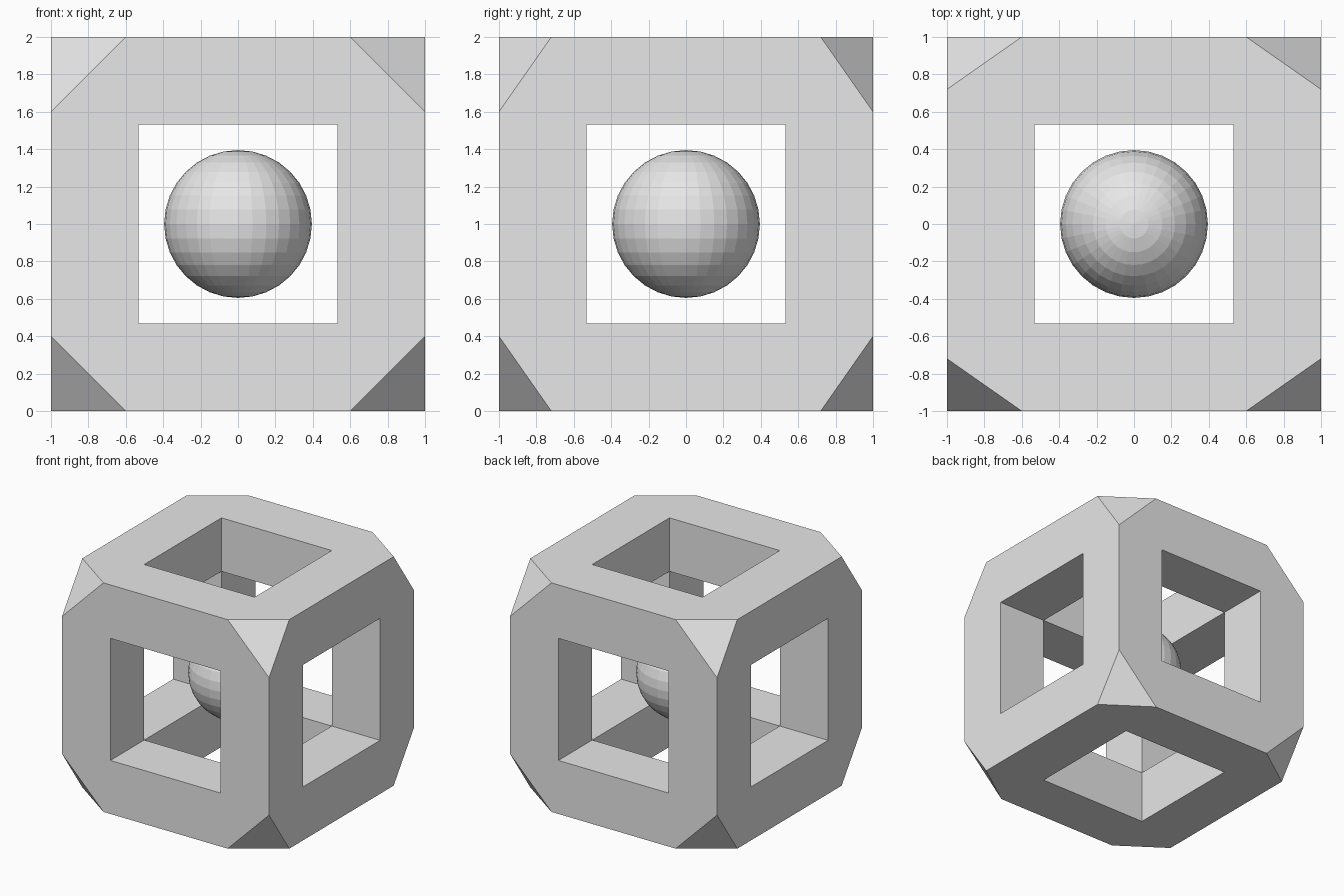
import bpy
import bmesh
from itertools import product
from mathutils import Matrix, Vector

HALF = 1.0                          # half the block's side
WINDOW = 0.533                      # half the window's side
CHAMFER = Vector((0.4, 0.28, 0.4))  # corner cut along each axis
CENTRE = Vector((0, 0, HALF))

cube = bpy.data.objects.get("Cube")
if cube:
    bpy.data.objects.remove(cube, do_unlink=True)

grey = bpy.data.materials.new("light grey")
grey.use_nodes = True
colour = (0.8, 0.8, 0.8, 1)
grey.diffuse_color = colour
grey.node_tree.nodes["Principled BSDF"].inputs["Base Color"].default_value = colour


def make_object(name, bm):
    """Turn a bmesh into a flat-shaded object centred in the frame."""
    bmesh.ops.recalc_face_normals(bm, faces=bm.faces)
    mesh = bpy.data.meshes.new(name)
    bm.to_mesh(mesh)
    bm.free()
    mesh.materials.append(grey)
    obj = bpy.data.objects.new(name, mesh)
    obj.location = CENTRE
    bpy.context.collection.objects.link(obj)
    return obj


# Block with its eight corners cut off
bm = bmesh.new()
for signs in product((-1, 1), repeat=3):
    for axis in range(3):
        corner = Vector(signs) * HALF
        corner[axis] -= signs[axis] * CHAMFER[axis]
        bm.verts.new(corner)
bmesh.ops.convex_hull(bm, input=bm.verts)
bmesh.ops.dissolve_limit(bm, angle_limit=0.01, verts=bm.verts, edges=bm.edges)
frame = make_object("frame", bm)

# Cutter: three crossing square tunnels, grown from the faces of a cube
bm = bmesh.new()
bmesh.ops.create_cube(bm, size=2 * WINDOW)
for face in list(bm.faces):
    normal = face.normal.copy()
    end = bmesh.ops.extrude_discrete_faces(bm, faces=[face])["faces"][0]
    bmesh.ops.translate(bm, verts=end.verts, vec=normal * HALF)
bmesh.ops.remove_doubles(bm, verts=bm.verts, dist=0.0001)
cutter = make_object("window_cutter", bm)
cutter.hide_render = True

cut = frame.modifiers.new("windows", 'BOOLEAN')
cut.operation = 'DIFFERENCE'
cut.solver = 'EXACT'
cut.object = cutter
bpy.context.view_layer.objects.active = frame
bpy.ops.object.modifier_apply(modifier=cut.name)
bpy.data.objects.remove(cutter, do_unlink=True)

# Faceted ball floating in the middle
bm = bmesh.new()
bmesh.ops.create_uvsphere(bm, u_segments=32, v_segments=16, radius=0.395,
                          matrix=Matrix.Identity(4))
make_object("ball", bm)
